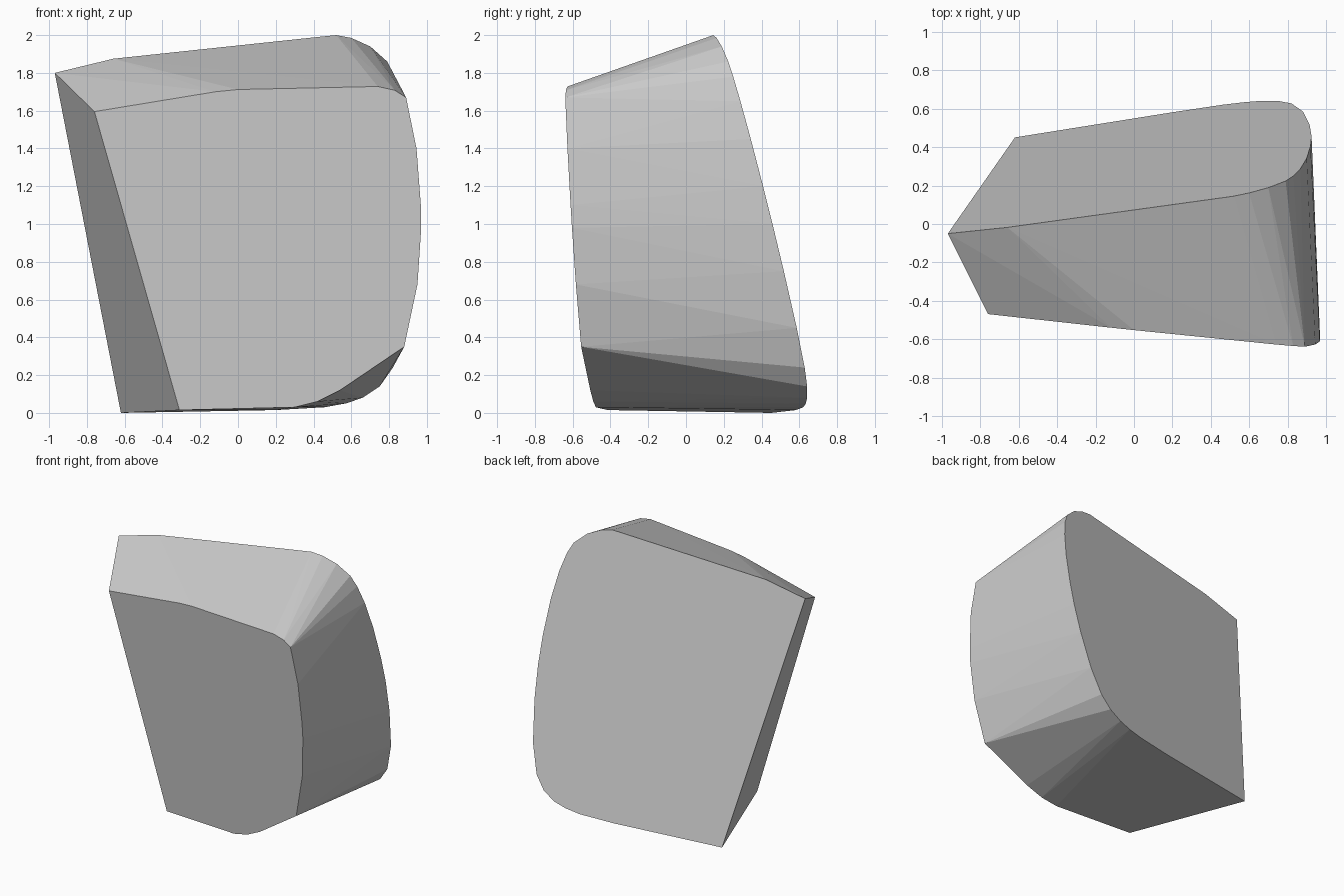
import bpy, bmesh, math

if "Cube" in bpy.data.objects:
    bpy.data.objects.remove(bpy.data.objects["Cube"])

# Outlines of the two flat cheeks, as (x, z)
FRONT = [(-.76, 1.595), (-.12, 1.70), (0, 1.712), (.74, 1.728), (.83, 1.708), (.89, 1.67),
         (.945, 1.4), (.968, 1.1), (.97, .98), (.95, .68), (.88, .35), (.54, .12),
         (.42, .06), (.3, .03), (-.31, .015)]
BACK = [(-.97, 1.8), (-.66, 1.875), (.45, 1.993), (.52, 2.0), (.6, 1.985), (.7, 1.94),
        (.79, 1.86), (.83, 1.78), (.867, 1.65), (.9, 1.45), (.92, 1.2), (.925, 1.0),
        (.915, .75), (.88, .45), (.82, .24), (.75, .14), (.66, .08), (.57, .05),
        (.46, .03), (.2, .015), (-.62, 0)]


def on_plane(outline, a, b, c):
    """Lift an outline onto the tilted plane y = a + b*x + c*z."""
    return [(x, a + b * x + c * z, z) for x, z in outline]


# Wedge block spanned between the two tilted cheeks
bm = bmesh.new()
points = on_plane(FRONT, -.445, -.10, -.063) + on_plane(BACK, .553, .164, -.2466)
hull = bmesh.ops.convex_hull(bm, input=[bm.verts.new(p) for p in points])
bmesh.ops.delete(bm, geom=[v for v in bm.verts if not v.link_faces], context='VERTS')
bmesh.ops.dissolve_limit(bm, angle_limit=math.radians(.3), verts=bm.verts[:], edges=bm.edges[:])
bmesh.ops.recalc_face_normals(bm, faces=bm.faces[:])

mesh = bpy.data.meshes.new("wedge_block")
bm.to_mesh(mesh)
bm.free()
grey = bpy.data.materials.new("grey")
grey.diffuse_color = (.6, .6, .6, 1)
grey.use_nodes = True
grey.node_tree.nodes["Principled BSDF"].inputs["Base Color"].default_value = grey.diffuse_color
mesh.materials.append(grey)
bpy.context.collection.objects.link(bpy.data.objects.new("wedge_block", mesh))
